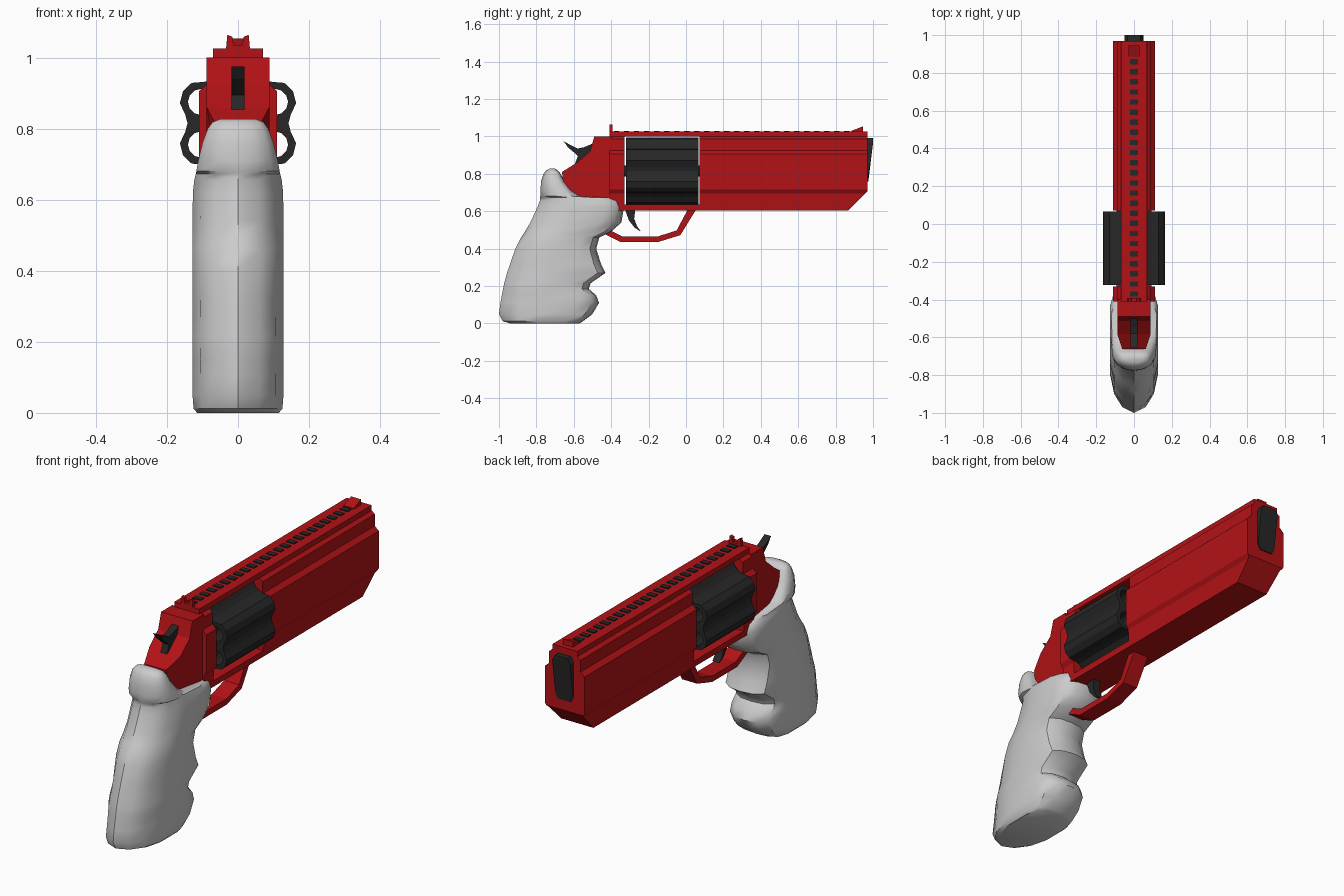
import bpy, bmesh
from math import cos, sin, radians
from mathutils import Vector

if "Cube" in bpy.data.objects:
    bpy.data.objects.remove(bpy.data.objects["Cube"])


def material(name, rgb):
    m = bpy.data.materials.new(name)
    m.diffuse_color = (*rgb, 1)
    m.use_nodes = True
    m.node_tree.nodes["Principled BSDF"].inputs["Base Color"].default_value = m.diffuse_color
    return m


RED = material("red_paint", (0.45, 0.006, 0.008))
DARK = material("dark_steel", (0.02, 0.02, 0.02))


def finish(name, bm, mat=None):
    bmesh.ops.recalc_face_normals(bm, faces=bm.faces)
    me = bpy.data.meshes.new(name)
    bm.to_mesh(me)
    bm.free()
    ob = bpy.data.objects.new(name, me)
    bpy.context.collection.objects.link(ob)
    if mat:
        me.materials.append(mat)
    return ob


def loft(bm, rings):
    loops = [[bm.verts.new(p) for p in r] for r in rings]
    for a, b in zip(loops, loops[1:]):
        for i in range(len(a)):
            j = (i + 1) % len(a)
            bm.faces.new((a[i], a[j], b[j], b[i]))
    bm.faces.new(loops[0])
    bm.faces.new(loops[-1])


def prism(name, pts, axis, lo, hi, mat=None):
    """Extrude a 2D profile: (y, z) along X or (x, z) along Y."""
    bm = bmesh.new()
    place = (lambda p, v: (v, *p)) if axis == "X" else (lambda p, v: (p[0], v, p[1]))
    loft(bm, [[place(p, v) for p in pts] for v in (lo, hi)])
    return finish(name, bm, mat)


def box(name, x, y, z, mat=None):
    return prism(name, [(y[0], z[0]), (y[1], z[0]), (y[1], z[1]), (y[0], z[1])], "X", *x, mat)


def circle(cx, cz, r, n):
    return [(cx + r * cos(radians(360 * i / n)), cz + r * sin(radians(360 * i / n))) for i in range(n)]


def cut(ob, cutter):
    cutter.hide_render = True
    m = ob.modifiers.new("cut", "BOOLEAN")
    m.operation = "DIFFERENCE"
    m.object = cutter
    bpy.context.view_layer.objects.active = ob
    bpy.ops.object.modifier_apply(modifier=m.name)
    bpy.data.objects.remove(cutter)


def smooth(ob, angle):
    bpy.ops.object.select_all(action="DESELECT")
    ob.select_set(True)
    bpy.context.view_layer.objects.active = ob
    bpy.ops.object.shade_smooth_by_angle(angle=radians(angle))


# Barrel and frame: one stepped section, window for the cylinder, chamfered nose
half = [(0.07, 1.025), (0.07, 0.998), (0.088, 0.985), (0.088, 0.925), (0.11, 0.905),
        (0.11, 0.715), (0.097, 0.695), (0.09, 0.605)]
body = prism("barrel_and_frame", half + [(-x, z) for x, z in reversed(half)], "Y", -0.41, 0.97, RED)
cut(body, box("window", (-0.3, 0.3), (-0.33, 0.072), (0.637, 0.999)))
cut(body, prism("nose_chamfer", [(0.865, 0.6), (0.86, 0.5), (1.1, 0.5), (1.1, 0.84)], "X", -0.3, 0.3))

# Rear frame, narrowing into the grip
rear = prism("rear_frame", [(-0.40, 1.0), (-0.49, 1.0), (-0.513, 0.92), (-0.583, 0.86), (-0.663, 0.81),
                            (-0.65, 0.70), (-0.60, 0.61), (-0.38, 0.61)], "X", -0.088, 0.088, RED)
for v in rear.data.vertices:
    if v.co.y < -0.64:
        v.co.x *= 0.7

# Fluted cylinder with six through chambers
CZ = 0.815
flutes = []
for k in range(6):
    for a, r in ((0, 0.142), (9, 0.15), (19, 0.173), (30, 0.179), (41, 0.173), (51, 0.15)):
        t = radians(60 * k + a)
        flutes.append((r * cos(t), CZ + r * sin(t)))
drum = prism("cylinder", flutes, "Y", -0.322, 0.066, DARK)
for k in range(6):
    t = radians(60 * k + 30)
    cut(drum, prism("chamber", circle(0.12 * cos(t), CZ + 0.12 * sin(t), 0.037, 12), "Y", -0.5, 0.3))
prism("cylinder_axle", circle(0, CZ, 0.03, 12), "Y", -0.34, 0.09, DARK)

# Muzzle insert: octagonal outline with a sloped lower front
bm = bmesh.new()
outline = [(0.035, 0.99), (0.05, 0.965), (0.05, 0.79), (0.035, 0.76)]
outline += [(-x, z) for x, z in reversed(outline)]
loft(bm, [[(x, 0.95, z) for x, z in outline],
          [(x, 1.0 if z > 0.9 else 0.975, z) for x, z in outline]])
muzzle = finish("muzzle_insert", bm, DARK)
cut(muzzle, box("trim", (-0.1, 0.1), (1.0, 1.1), (0.7, 1.1)))

# Rib serrations
serration = box("rib_serrations", (-0.022, 0.022), (-0.385, -0.357), (1.015, 1.03), DARK)
arr = serration.modifiers.new("repeat", "ARRAY")
arr.count = 24
arr.use_relative_offset = False
arr.use_constant_offset = True
arr.constant_offset_displace = (0, 0.0535, 0)

# Sights
prism("front_sight", [(0.885, 1.02), (0.945, 1.02), (0.945, 1.053), (0.885, 1.03)], "X", -0.028, 0.028, RED)
prism("rear_sight", [(-0.034, 1.02), (0.034, 1.02), (0.03, 1.064), (0.016, 1.058), (0.012, 1.035),
                     (-0.012, 1.035), (-0.016, 1.058), (-0.03, 1.064)], "Y", -0.41, -0.392, RED)

# Hammer, trigger and guard
prism("hammer", [(-0.655, 0.975), (-0.62, 0.955), (-0.58, 0.935), (-0.545, 0.942), (-0.48, 0.97),
                 (-0.48, 0.86), (-0.595, 0.85), (-0.578, 0.895), (-0.60, 0.915), (-0.63, 0.94)],
      "X", -0.018, 0.018, DARK)
prism("trigger", [(-0.33, 0.62), (-0.27, 0.62), (-0.277, 0.56), (-0.262, 0.52), (-0.24, 0.49),
                  (-0.275, 0.512), (-0.305, 0.55)], "X", -0.02, 0.02, DARK)
prism("trigger_guard", [(-0.43, 0.475), (-0.35, 0.435), (-0.15, 0.435), (-0.03, 0.472), (0.055, 0.61),
                        (0.01, 0.61), (-0.05, 0.497), (-0.15, 0.465), (-0.34, 0.465), (-0.43, 0.51)],
      "X", -0.042, 0.042, RED)

# Grip: horizontal sections (z, back, front, half width) with finger grooves
levels = [(0.0, -0.94, -0.57, 0.115), (0.012, -0.98, -0.55, 0.125), (0.05, -1.0, -0.50, 0.128),
          (0.11, -0.992, -0.465, 0.128), (0.15, -0.985, -0.48, 0.128), (0.185, -0.978, -0.52, 0.128),
          (0.215, -0.972, -0.51, 0.128), (0.27, -0.957, -0.43, 0.128), (0.32, -0.94, -0.455, 0.128),
          (0.40, -0.912, -0.48, 0.128), (0.46, -0.882, -0.463, 0.128), (0.49, -0.862, -0.40, 0.128),
          (0.54, -0.832, -0.345, 0.128), (0.62, -0.795, -0.332, 0.127), (0.655, -0.782, -0.345, 0.123),
          (0.672, -0.78, -0.39, 0.119), (0.68, -0.779, -0.56, 0.117), (0.71, -0.778, -0.61, 0.112),
          (0.76, -0.775, -0.65, 0.1), (0.80, -0.762, -0.67, 0.085), (0.818, -0.748, -0.685, 0.072),
          (0.827, -0.73, -0.70, 0.05)]
side = [(0.06, 0.48), (0.2, 0.82), (0.42, 1.0), (0.78, 1.0), (0.92, 0.85), (0.985, 0.5)]
section = [(0, 0)] + side + [(1, 0)] + [(t, -w) for t, w in reversed(side)]
bm = bmesh.new()
loft(bm, [[(w * hw, yb + t * (yf - yb), z) for t, w in section] for z, yb, yf, hw in levels])
smooth(finish("grip", bm), 40)
